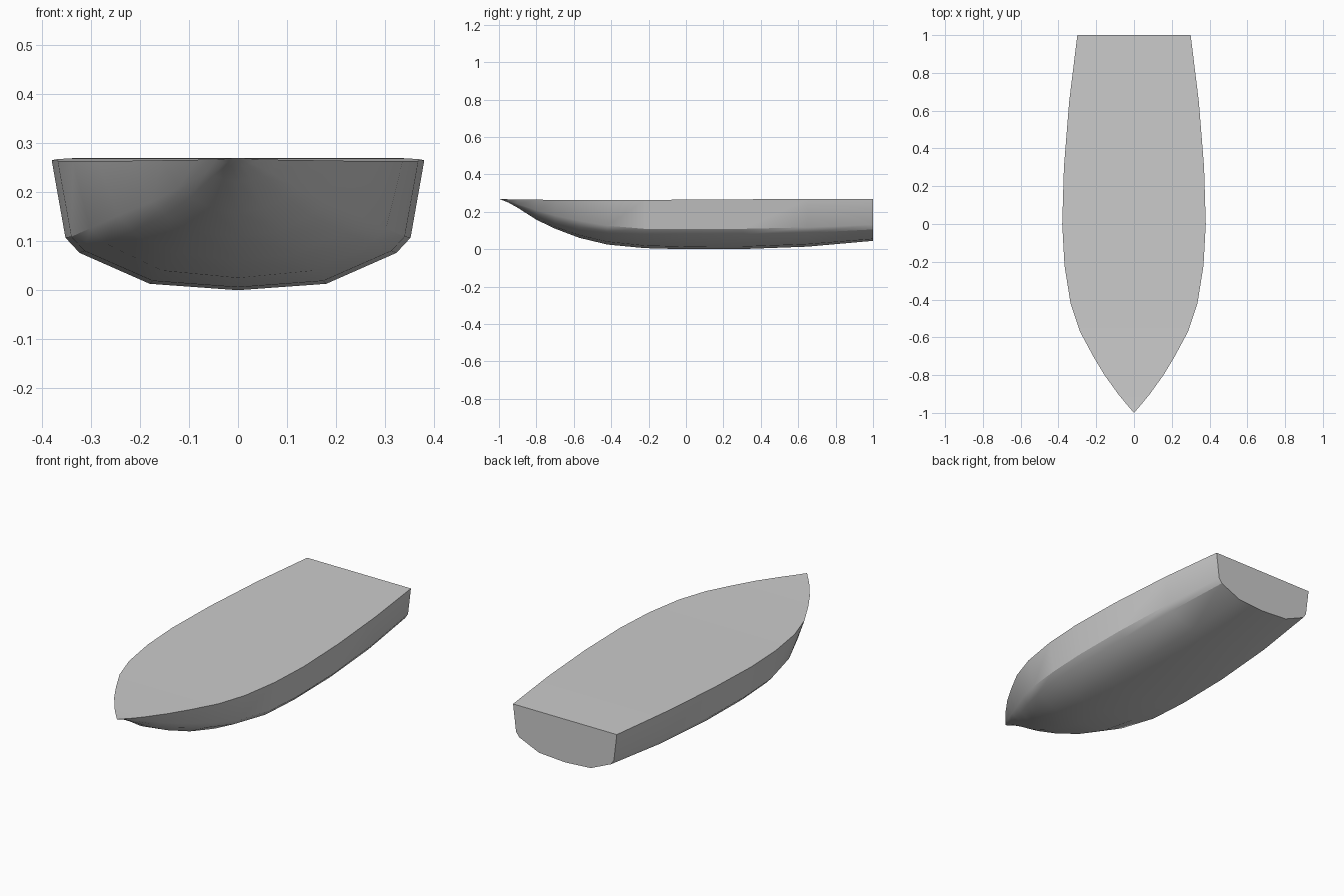
import bpy, bmesh, math

# Half cross-sections from bow to stern: y, then keel z, then (x, z) for
# the bottom panel, bilge, chine and deck edge
stations = [
    (-0.95, 0.250, 0.012, 0.252, 0.022, 0.255, 0.030, 0.258, 0.043, 0.267),
    (-0.90, 0.222, 0.026, 0.226, 0.050, 0.234, 0.064, 0.241, 0.084, 0.266),
    (-0.80, 0.158, 0.050, 0.166, 0.098, 0.189, 0.122, 0.208, 0.156, 0.265),
    (-0.70, 0.110, 0.082, 0.120, 0.148, 0.153, 0.176, 0.180, 0.216, 0.264),
    (-0.57, 0.061, 0.122, 0.075, 0.215, 0.120, 0.245, 0.152, 0.286, 0.263),
    (-0.42, 0.025, 0.155, 0.040, 0.272, 0.096, 0.302, 0.126, 0.336, 0.263),
    (-0.22, 0.006, 0.174, 0.019, 0.313, 0.080, 0.340, 0.109, 0.368, 0.264),
    (0.00, 0.000, 0.180, 0.013, 0.323, 0.076, 0.352, 0.107, 0.380, 0.265),
    (0.30, 0.001, 0.177, 0.014, 0.321, 0.078, 0.348, 0.109, 0.371, 0.267),
    (0.65, 0.014, 0.166, 0.027, 0.302, 0.088, 0.324, 0.117, 0.343, 0.269),
    (1.00, 0.045, 0.150, 0.055, 0.266, 0.106, 0.283, 0.131, 0.300, 0.270),
]

bm = bmesh.new()
tip = bm.verts.new((0, -1, 0.27))

# Mirrored section rows, left deck edge round the keel to right deck edge
rows = []
for y, keel, *rest in stations:
    half = list(zip(rest[0::2], rest[1::2]))
    section = [(-x, z) for x, z in reversed(half)] + [(0, keel)] + half
    rows.append([bm.verts.new((x, y, z)) for x, z in section])

# Bow fan and hull planking, with a deck strip closing each bay
n = len(rows[0])
for i in range(n):
    bm.faces.new((tip, rows[0][i], rows[0][(i + 1) % n]))
for a, b in zip(rows, rows[1:]):
    for i in range(n):
        j = (i + 1) % n
        bm.faces.new((a[i], b[i], b[j], a[j]))

# Transom
bm.faces.new(rows[-1])
bmesh.ops.recalc_face_normals(bm, faces=bm.faces)

mesh = bpy.data.meshes.new("boat_hull")
bm.to_mesh(mesh)
bm.free()
hull = bpy.data.objects.new("boat_hull", mesh)
bpy.context.collection.objects.link(hull)

# Smooth planking with crisp chine, deck edge and transom
bpy.context.view_layer.objects.active = hull
hull.select_set(True)
bpy.ops.object.shade_smooth_by_angle(angle=math.radians(30))
